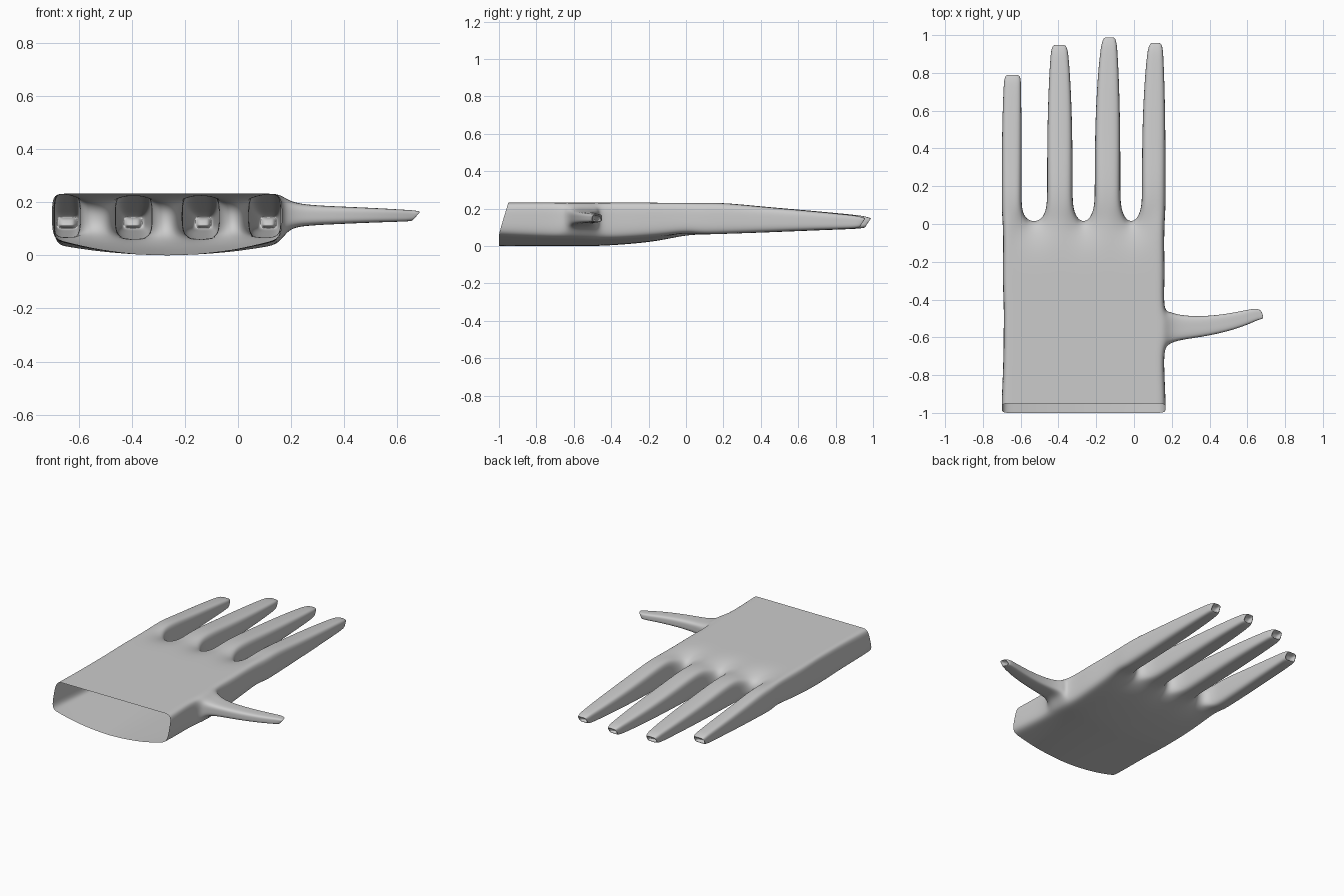
import bpy, bmesh

cube = bpy.data.objects.get("Cube")
if cube:
    bpy.data.objects.remove(cube)

skin = bpy.data.materials.new("plain grey")
skin.use_nodes = True
GREY = (0.6, 0.6, 0.6, 1)
skin.diffuse_color = GREY
skin.node_tree.nodes["Principled BSDF"].inputs["Base Color"].default_value = GREY

bm = bmesh.new()

# Eight-point section: top left, top middle, top right, right, then back along the bottom
SECTION = [(0, 1), (.5, 1), (1, 1), (1, .5), (1, 0), (.5, 0), (0, 0), (0, .5)]


def lerp(a, b, t):
    return a + (b - a) * t


def ring(place, a0, a1, z0, z1):
    """Make one section; place turns (across, height, top fraction) into a point."""
    return [bm.verts.new(place(lerp(a0, a1, u), lerp(z0, z1, v), v)) for u, v in SECTION]


def bridge(r1, r2):
    n = len(r1)
    for i in range(n):
        j = (i + 1) % n
        bm.faces.new((r1[i], r1[j], r2[j], r2[i]))


def hollow_tip(rim, direction, depth):
    """Turn the rim inwards to make the pocket under the nail."""
    mid = [sum(v.co[k] for v in rim) / len(rim) for k in range(3)]
    inner = []
    for v in rim:
        p = [lerp(mid[k], v.co[k], .7) - direction[k] * depth for k in range(3)]
        inner.append(bm.verts.new(p))
    bridge(rim, inner)
    centre = bm.verts.new([mid[k] - direction[k] * depth for k in range(3)])
    for i in range(0, 8, 2):
        bm.faces.new((inner[i - 1], inner[i], inner[i + 1], centre))


# Fingers from little to index: base left, base right, tip left, tip right, end
FINGERS = [(-.70, -.595, -.685, -.60, .80), (-.46, -.325, -.435, -.355, .96),
           (-.208, -.072, -.165, -.095, 1.0), (.042, .167, .08, .15, .97)]
# Palm rows: y, underside height, outward shift of the sides
PALM = [(-.975, 0, .0), (-.93, 0, .0), (-.80, 0, -.006), (-.66, 0, -.01), (-.56, 0, -.01),
        (-.46, .0, -.012), (-.28, .012, -.004), (-.12, .03, -.008), (0, .05, -.006)]

# Palm, an open sleeve at the wrist
WEB = .032
columns = []
for k, (l, r, *_) in enumerate(FINGERS):
    l2 = l if k == 0 else l - WEB
    r2 = r if k == 3 else r + WEB
    columns += [l2, (l + r) / 2, r2]
rows = []
for n, (y, low, shift) in enumerate(PALM):
    last = n == len(PALM) - 1
    slant = .025 if n == 0 else 0
    top, bottom = [], []
    for c, x in enumerate(columns):
        u = (x + .267) / .433
        web = c % 3 != 1 and 0 < c < 11
        edge = shift * (-1 if c == 0 else 1 if c == 11 else 0)
        zt = .232 - (.035 if web and last else 0)
        zb = low + .065 * u * u * (1 - .6 * n / 8) + (.02 if web and last else 0)
        top.append(bm.verts.new((x + edge, y + slant, zt)))
        bottom.append(bm.verts.new((x + edge, y - slant, zb)))
    right = bm.verts.new((columns[11] + shift, y, .15))
    left = bm.verts.new((columns[0] - shift, y, .15))
    rows.append(top + [right] + bottom[::-1] + [left])
THUMB_ROW = 3
for n in range(len(rows) - 1):
    for i in range(26):
        if n in (THUMB_ROW, THUMB_ROW + 1) and i in (11, 12):
            continue
        j = (i + 1) % 26
        bm.faces.new((rows[n][i], rows[n][j], rows[n + 1][j], rows[n + 1][i]))

# Webs between the fingers
base = rows[-1]
top, bottom = base[:12], base[13:25][::-1]
sides = [base[25]]
for c in range(1, 11):
    if c % 3 != 1:
        sides.append(bm.verts.new((columns[c], .02, .14)))
sides.append(base[12])
for k in range(3):
    a, b = 3 * k + 2, 3 * k + 3
    ma, mb = sides[2 * k + 1], sides[2 * k + 2]
    bm.faces.new((top[a], top[b], mb, ma))
    bm.faces.new((ma, mb, bottom[b], bottom[a]))

# Fingers: fraction along, underside, top
PROFILE = [(.085, .062, .23), (.2, .065, .232), (.4, .072, .212), (.6, .08, .195),
           (.8, .088, .177), (.91, .092, .166), (.955, .097, .16)]
for k, (l, r, tl, tr, end) in enumerate(FINGERS):
    a = 3 * k
    prev = [top[a], top[a + 1], top[a + 2], sides[2 * k + 1],
            bottom[a + 2], bottom[a + 1], bottom[a], sides[2 * k]]
    for t, z0, z1 in PROFILE:
        e = t ** 4
        cur = ring(lambda x, z, v: (x, t * end, z), lerp(l, tl, e), lerp(r, tr, e), z0, z1)
        bridge(prev, cur)
        prev = cur
    # nail overhanging the fingertip
    rim = ring(lambda x, z, v: (x, end - .035 + .038 * v, z), tl + .006, tr - .006, .105, .145)
    bridge(prev, rim)
    hollow_tip(rim, (0, 1, 0), .035)

# Thumb, growing out of the side of the palm
lo, mid, hi = rows[THUMB_ROW:THUMB_ROW + 3]
prev = [lo[11], mid[11], hi[11], hi[12], hi[13], mid[13], lo[13], lo[12]]
THUMB = [(.19, -.63, -.465, .10, .205), (.25, -.612, -.486, .112, .19),
         (.38, -.595, -.49, .118, .184), (.52, -.563, -.472, .124, .178),
         (.62, -.525, -.45, .127, .172), (.655, -.508, -.447, .129, .17)]
for x, y0, y1, z0, z1 in THUMB:
    cur = ring(lambda y, z, v: (x, y, z), y0, y1, z0, z1)
    bridge(prev, cur)
    prev = cur
rim = ring(lambda y, z, v: (.66 + .035 * v - (y + .485) * .4, y, z), -.5, -.46, .135, .165)
bridge(prev, rim)
hollow_tip(rim, (1, 0, 0), .03)

bmesh.ops.recalc_face_normals(bm, faces=bm.faces)
mesh = bpy.data.meshes.new("hand")
bm.to_mesh(mesh)
bm.free()
mesh.materials.append(skin)
hand = bpy.data.objects.new("hand", mesh)
bpy.context.collection.objects.link(hand)
for p in mesh.polygons:
    p.use_smooth = True
sub = hand.modifiers.new("smooth skin", 'SUBSURF')
sub.levels = sub.render_levels = 3
